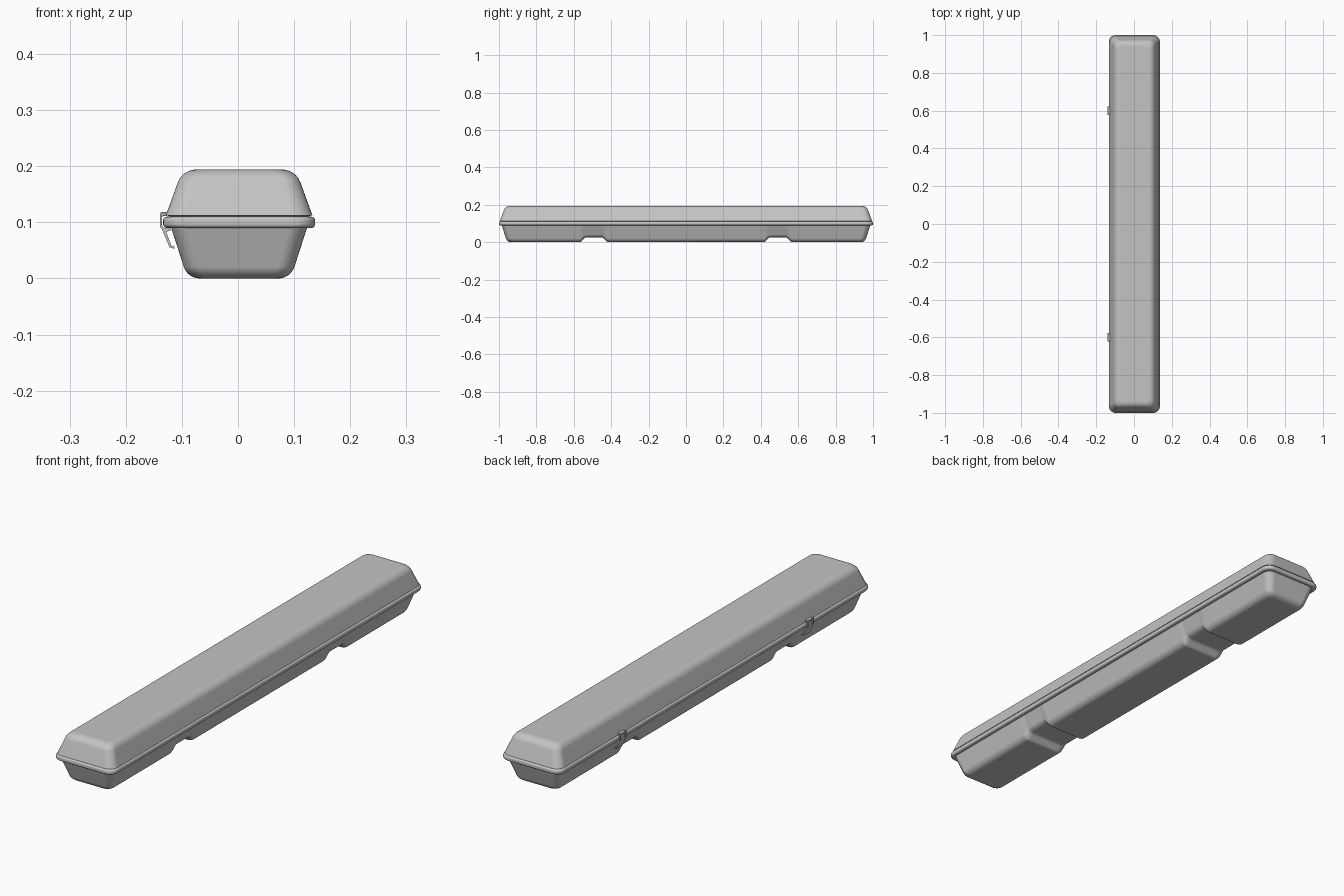
import bpy, bmesh, math
from mathutils import Vector

default = bpy.data.objects.get("Cube")
if default:
    bpy.data.objects.remove(default, do_unlink=True)

grey = bpy.data.materials.new("case_grey")
grey.use_nodes = True
colour = (0.55, 0.55, 0.55, 1)
grey.diffuse_color = colour
grey.node_tree.nodes["Principled BSDF"].inputs["Base Color"].default_value = colour

HX, HY, CORNER = 0.1355, 1.0, 0.036   # rim half size and plan corner radius
CX = 0.002                            # shell offset that makes room for the latches
NOTCH_Y, NOTCH_IN, NOTCH_OUT, NOTCH_H = 0.492, 0.043, 0.076, 0.025


def finish(name, bm, angle=35):
    bmesh.ops.recalc_face_normals(bm, faces=bm.faces)
    mesh = bpy.data.meshes.new(name)
    bm.to_mesh(mesh)
    bm.free()
    mesh.materials.append(grey)
    obj = bpy.data.objects.new(name, mesh)
    bpy.context.collection.objects.link(obj)
    bpy.ops.object.select_all(action='DESELECT')
    obj.select_set(True)
    bpy.context.view_layer.objects.active = obj
    bpy.ops.object.shade_smooth_by_angle(angle=math.radians(angle))
    return obj


def fillet(before, corner, after, radius, steps=7):
    """Points of a round that replaces a profile corner."""
    c = Vector(corner)
    a, b = (Vector(before) - c).normalized(), (Vector(after) - c).normalized()
    half = a.angle(b) / 2
    centre = c + (a + b).normalized() * (radius / math.sin(half))
    reach = radius / math.tan(half)
    start = (c + a * reach - centre).normalized()
    end = (c + b * reach - centre).normalized()
    return [centre + start.slerp(end, i / steps).normalized() * radius
            for i in range(steps + 1)]


def half_outline(inset, stations):
    """Right half of a rounded rectangle, from front to back."""
    hx, hy, r = HX - inset, HY - inset, CORNER - inset * 0.2
    arc = [(hx - r + r * math.sin(t), -hy + r - r * math.cos(t))
           for t in (math.pi / 2 * i / 8 for i in range(9))]
    return arc + [(hx, y) for y in stations] + [(x, -y) for x, y in reversed(arc)]


def notch(y):
    t = (NOTCH_OUT - abs(abs(y) - NOTCH_Y)) / (NOTCH_OUT - NOTCH_IN)
    t = min(max(t, 0), 1)
    return NOTCH_H * t * t * (3 - 2 * t)


def shell(name, profile, stations=(), lift=None):
    """Loft rounded rectangles through an (inset, z) profile and cap both ends."""
    bm = bmesh.new()
    rings = []
    for inset, z in profile:
        half = half_outline(inset, stations)
        points = half + [(-x, y) for x, y in reversed(half)]
        rings.append([bm.verts.new((x + CX, y, z + (lift(y, z) if lift else 0)))
                      for x, y in points])
    n = len(rings[0])
    for low, high in zip(rings, rings[1:]):
        for i in range(n):
            j = (i + 1) % n
            bm.faces.new((low[i], low[j], high[j], high[i]))
    for ring in (rings[0], rings[-1]):
        for i in range(n // 2 - 1):
            bm.faces.new((ring[i], ring[i + 1], ring[n - 2 - i], ring[n - 1 - i]))
    obj = finish(name, bm)
    mod = obj.modifiers.new("even_shading", 'WEIGHTED_NORMAL')
    mod.keep_sharp = True


# Lower tray with two hand notches and a rounded rim
RIM_LOW, RIM_HIGH = 0.09, 0.11
wall_top = (0.0145, RIM_LOW)
tray = fillet((0.1, 0), (0.0435, 0), wall_top, 0.03)
tray.append(wall_top)
tray += fillet(wall_top, (0, RIM_LOW), (0, RIM_HIGH), 0.007, 5)
tray += fillet((0, RIM_LOW), (0, RIM_HIGH), (0.012, RIM_HIGH), 0.007, 5)
tray.append((0.012, RIM_HIGH))
steps = 8
slopes = [NOTCH_IN + (NOTCH_OUT - NOTCH_IN) * i / steps for i in range(steps + 1)]
stations = sorted(side * (NOTCH_Y + sign * d)
                  for side in (-1, 1) for sign in (-1, 1) for d in slopes)
shell("lower_tray", tray, stations,
      lambda y, z: notch(y) * max(0, 1 - z / RIM_LOW))

# Lid, with a narrow groove above the rim
lid_foot = (0.0047, 0.112)
lid = [(0.012, RIM_HIGH), (0.008, lid_foot[1]), lid_foot]
lid += fillet(lid_foot, (0.0345, 0.194), (0.1, 0.194), 0.035, 8)
shell("lid", lid)


def prism(name, outline, y, width):
    """Extrude an (x, z) outline along y, centred on y."""
    bm = bmesh.new()
    face = bm.faces.new([bm.verts.new((x, y - width / 2, z)) for x, z in outline])
    out = bmesh.ops.extrude_face_region(bm, geom=[face])
    moved = [v for v in out["geom"] if isinstance(v, bmesh.types.BMVert)]
    bmesh.ops.translate(bm, verts=moved, vec=(0, width, 0))
    # The extrusion keeps the starting face, so the solid is closed
    finish(name, bm, 30)


# Latches on the right side: hook, two straps and a lever
strap = [(-0.126, 0.115), (-0.137, 0.118), (-0.139, 0.116), (-0.139, 0.092),
         (-0.136, 0.088), (-0.134, 0.091), (-0.1355, 0.094), (-0.1355, 0.113),
         (-0.127, 0.111)]
hook = [(-0.125, 0.119), (-0.137, 0.118), (-0.139, 0.116), (-0.139, 0.111),
        (-0.136, 0.110), (-0.127, 0.112)]
lever = [(-0.137, 0.091), (-0.134, 0.084), (-0.122, 0.055), (-0.113, 0.053),
         (-0.113, 0.057), (-0.119, 0.059), (-0.128, 0.083), (-0.119, 0.086),
         (-0.119, 0.089)]
for label, y in (("front", -0.6), ("back", 0.6)):
    prism(label + "_latch_hook", hook, y, 0.03)
    for edge, side in (("outer", 1), ("inner", -1)):
        prism(f"{label}_latch_{edge}_strap", strap, y + side * 0.018, 0.008)
    prism(label + "_latch_lever", lever, y, 0.04)
